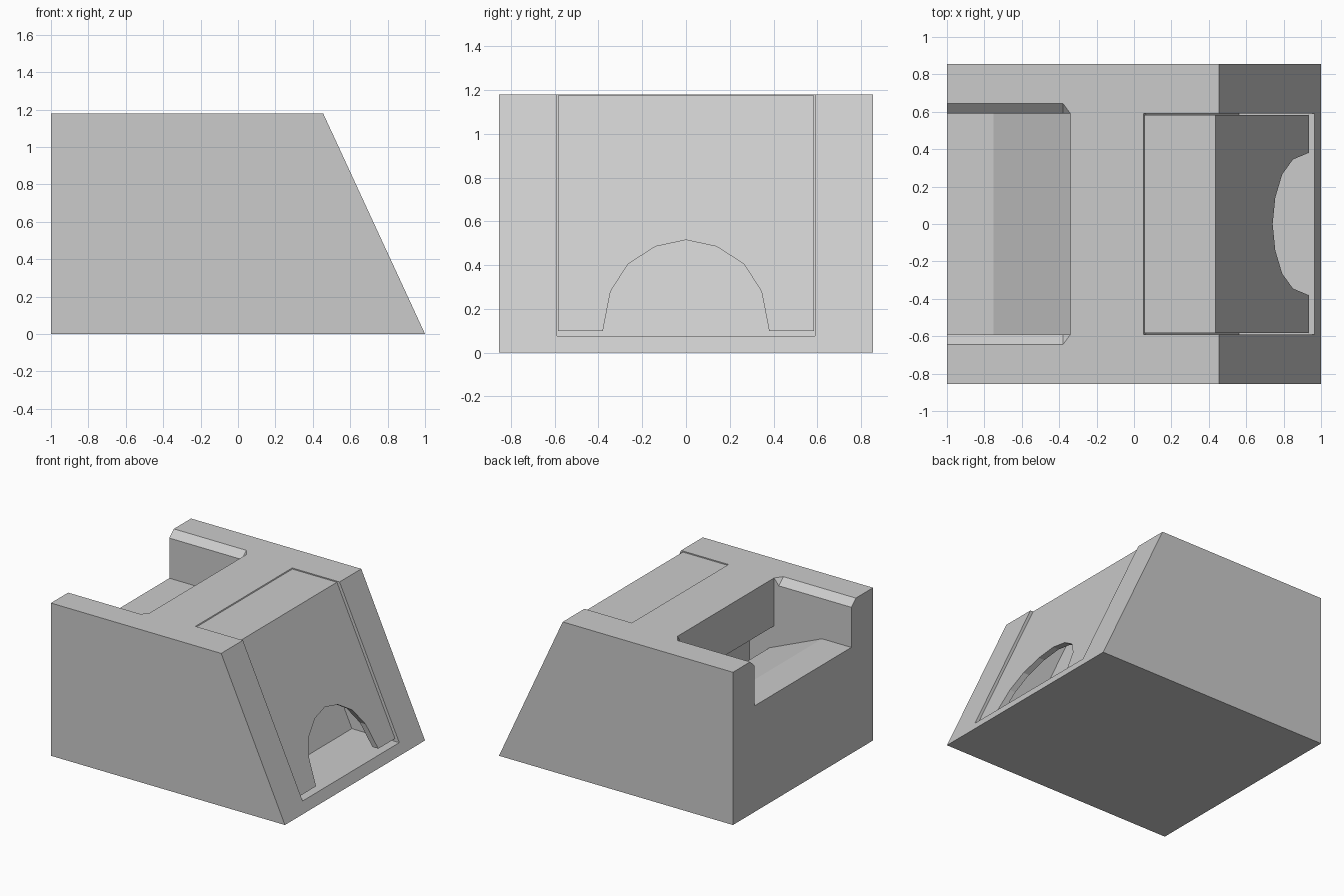
import bpy
import bmesh
from mathutils import Vector

cube = bpy.data.objects.get("Cube")
if cube:
    bpy.data.objects.remove(cube, do_unlink=True)

GREY = (0.6, 0.6, 0.6, 1.0)
grey = bpy.data.materials.new("plain grey")
grey.use_nodes = True
grey.diffuse_color = GREY
grey.node_tree.nodes["Principled BSDF"].inputs["Base Color"].default_value = GREY


def finish(name, bm):
    bmesh.ops.recalc_face_normals(bm, faces=bm.faces)
    mesh = bpy.data.meshes.new(name)
    bm.to_mesh(mesh)
    bm.free()
    mesh.materials.append(grey)
    obj = bpy.data.objects.new(name, mesh)
    bpy.context.collection.objects.link(obj)
    return obj


def prism(name, start, sweep):
    """Extrude a flat outline along a vector."""
    bm = bmesh.new()
    face = bm.faces.new([bm.verts.new(p) for p in start])
    result = bmesh.ops.extrude_face_region(bm, geom=[face])
    moved = [v for v in result["geom"] if isinstance(v, bmesh.types.BMVert)]
    bmesh.ops.translate(bm, vec=Vector(sweep), verts=moved)
    return finish(name, bm)


def side_prism(name, profile, half_width):
    """Extrude an x-z profile evenly across the width."""
    return prism(name, [(x, -half_width, z) for x, z in profile], (0, 2 * half_width, 0))


def hull(name, points):
    bm = bmesh.new()
    for p in points:
        bm.verts.new(p)
    bmesh.ops.convex_hull(bm, input=bm.verts)
    return finish(name, bm)


def cut(target, cutters):
    """Subtract the cutters, bake the result and remove the cutters."""
    for cutter in cutters:
        cutter.hide_render = True
        mod = target.modifiers.new("cut", "BOOLEAN")
        mod.operation = "DIFFERENCE"
        mod.solver = "EXACT"
        mod.object = cutter
    graph = bpy.context.evaluated_depsgraph_get()
    baked = bpy.data.meshes.new_from_object(target.evaluated_get(graph))
    target.modifiers.clear()
    target.data = baked
    for cutter in cutters:
        bpy.data.objects.remove(cutter, do_unlink=True)


TOP = 1.18
LEAN = -0.545 / TOP          # change of x with height on the sloped face
SLOT = 0.59                  # half width of hopper and door slot


def slope_x(x, z, new_z):
    return x + LEAN * (new_z - z)


# Housing with a sloped end
body = side_prism("housing", [(-1, 0), (1, 0), (0.455, TOP), (-1, TOP)], 0.855)

# Hopper open at the end, with a ramp that falls into a shaft
hopper = side_prism("hopper_cutter", [
    (-1.1, 1.3), (-0.34, 1.3), (-0.34, 0.81), (-0.13, 0.81), (-0.13, 0.3),
    (-0.3, 0.3), (-0.3, 0.63), (-0.75, 0.82), (-1.1, 0.82)], SLOT)

# Bevelled hopper rim with tapered inner corners
rim_points = []
for s in (-1, 1):
    rim_points += [(-1.1, s * SLOT, 1.13), (-0.38, s * SLOT, 1.13)]
    for z in (TOP, 1.3):
        rim_points += [(-1.1, s * 0.645, z), (-0.38, s * 0.645, z), (-0.34, s * SLOT, z)]
rim = hull("rim_cutter", rim_points)

# Leaning slot for the door
slot_floor = 0.075
slot = side_prism("slot_cutter", [
    (slope_x(0.05, TOP, slot_floor), slot_floor), (1.3, slot_floor),
    (1.3, 1.3), (slope_x(0.05, TOP, 1.3), 1.3)], SLOT)
cut(body, [hopper, rim, slot])

# Door: sloped front panel with a flat top lid
bottom, lid, thick = 0.1, 1.175, 0.05
front = 0.933
under = lid - thick
door = side_prism("door", [
    (front, bottom), (slope_x(front, bottom, lid), lid), (0.056, lid),
    (slope_x(0.056, lid, under), under),
    (slope_x(front, bottom, under) - thick, under), (front - thick, bottom)], 0.584)

# Arched outlet through the door
half = [(0.38, 0.1), (0.345, 0.28), (0.265, 0.405), (0.14, 0.485)]
arch = [(0.38, 0)] + half + [(0, 0.515)]
arch += [(-y, z) for y, z in reversed(half)] + [(-0.38, 0)]
outlet = prism("outlet_cutter", [(0.5, y, z) for y, z in arch], (0.6, 0, 0))
cut(door, [outlet])
